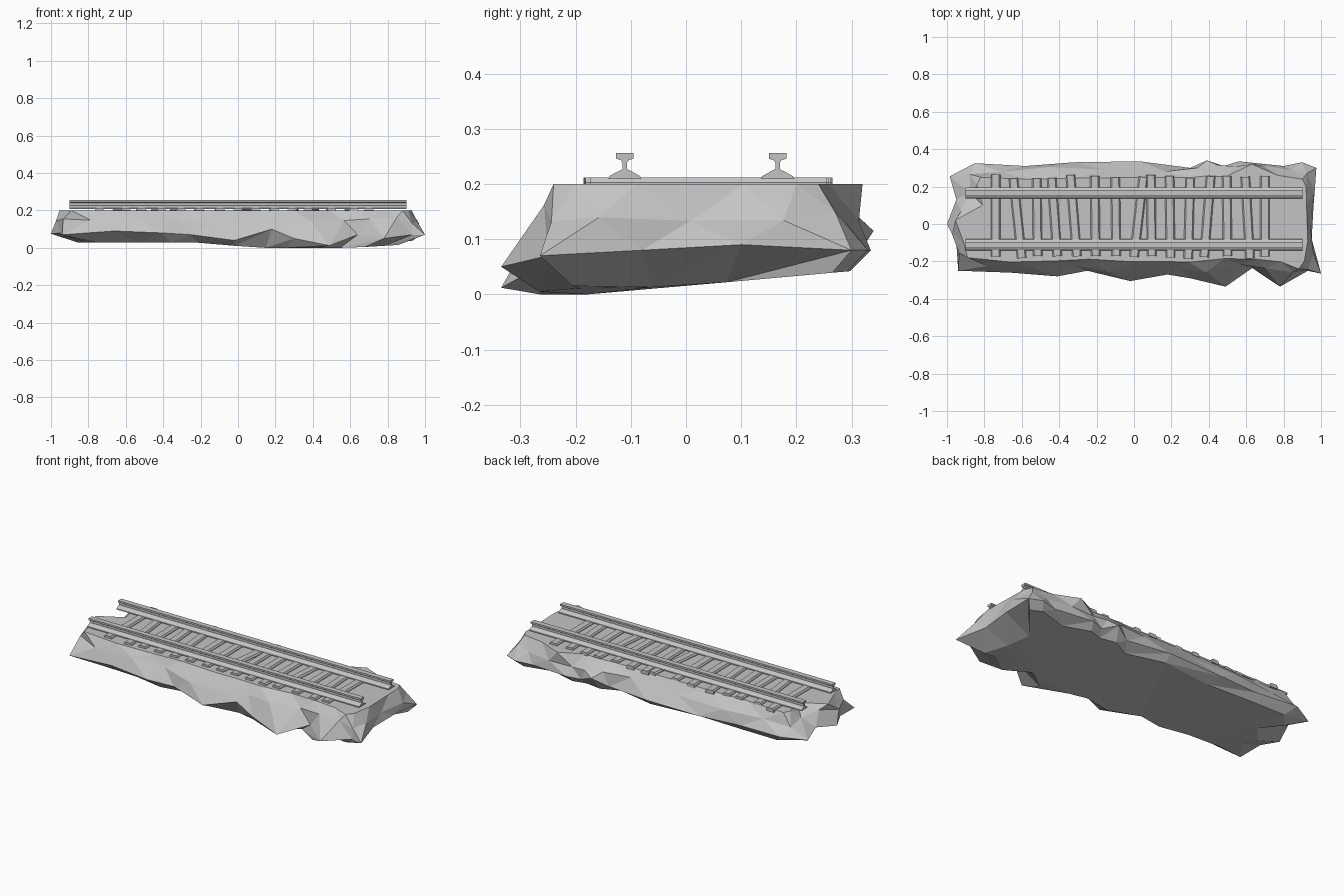
import bpy, bmesh, random
from mathutils import Vector, Matrix

random.seed(4)
default_cube = bpy.data.objects.get("Cube")
if default_cube:
    bpy.data.objects.remove(default_cube, do_unlink=True)

# One stone grey for everything
grey = bpy.data.materials.new("stone grey")
grey.use_nodes = True
colour = (0.55, 0.55, 0.55, 1)
grey.diffuse_color = colour
grey.node_tree.nodes["Principled BSDF"].inputs["Base Color"].default_value = colour


def make_object(name, bm):
    bmesh.ops.recalc_face_normals(bm, faces=bm.faces)
    mesh = bpy.data.meshes.new(name)
    bm.to_mesh(mesh)
    bm.free()
    mesh.materials.append(grey)
    obj = bpy.data.objects.new(name, mesh)
    bpy.context.collection.objects.link(obj)
    return obj


def prism(name, profile, length, matrix):
    """Extrude a closed profile along local x, centred on the origin."""
    bm = bmesh.new()
    start = bm.faces.new([bm.verts.new((-length / 2, a, b)) for a, b in profile])
    grown = bmesh.ops.extrude_face_region(bm, geom=[start], use_keep_orig=True)
    moved = [v for v in grown["geom"] if isinstance(v, bmesh.types.BMVert)]
    bmesh.ops.translate(bm, verts=moved, vec=(length, 0, 0))
    bm.transform(matrix)
    return make_object(name, bm)


def mirrored(half):
    return half + [(-a, b) for a, b in reversed(half)]


def clamp(value, low, high):
    return max(low, min(high, value))


def jitter(amount):
    return random.uniform(-amount, amount)


# Rock bed: widest outline, anticlockwise from the front corner
ridge = [Vector(p) for p in [
    (-.94, -.25, .07), (-.66, -.26, .09), (-.41, -.28, .08), (-.25, -.25, .07),
    (-.02, -.305, .04), (.18, -.27, .1), (.3, -.29, .05), (.49, -.335, .012),
    (.64, -.23, .07), (.78, -.335, .05), (.93, -.25, .07), (1, -.265, .07),
    (.95, -.08, .08), (.96, .1, .09), (.975, .3, .08), (.9, .33, .08),
    (.8, .31, .075), (.56, .335, .08), (.48, .31, .075), (.39, .34, .115),
    (.3, .3, .075), (.03, .335, .08), (-.32, .33, .075), (-.58, .31, .08),
    (-.85, .325, .09), (-.985, .255, .08), (-.95, .13, .1), (-1, 0, .075),
    (-.95, -.1, .08)]]
count = len(ridge)

# Level top edge, drawn in at the corners, with a notch at one end and a wide spot
special_top = {0: (-.89, -.18), 10: (.88, -.24), 11: (.91, -.2), 14: (.92, .2),
               15: (.9, .24), 16: (.77, .26), 17: (.63, .32), 24: (-.82, .25),
               25: (-.84, .21), 26: (-.81, .1), 27: (-.955, .02), 28: (-.91, -.1)}
top = []
for i, p in enumerate(ridge):
    x, y = special_top.get(i, (clamp(p.x, -.95, .92) + jitter(.012),
                               clamp(p.y, -.195, .25) + jitter(.012)))
    top.append(Vector((x, y, .2)))

# Craggy points sit partway up the sides, pushed out a little
crag = []
for i in range(count):
    j = (i + 1) % count
    low, high = (ridge[i] + ridge[j]) / 2, (top[i] + top[j]) / 2
    p = low.lerp(high, random.uniform(.4, .7))
    edge = ridge[j] - ridge[i]
    outward = Vector((edge.y, -edge.x, 0)).normalized()
    crag.append(p + outward * random.uniform(0, .025) + Vector((0, 0, jitter(.01))))


def underside(p, scale):
    x, y = p.x * (scale + .08), p.y * scale
    slope = .09 * max(0, y + .17)
    ends = .028 * clamp((.1 - x) / .3, 0, 1) + .06 * max(0, x - .6)
    return Vector((x, y, min(max(slope, ends), p.z - .002)))


bottom = [underside(p, (.84 if p.y > .2 else .76) + jitter(.05)) for p in ridge]

bm = bmesh.new()
ring_m, ring_c, ring_t, ring_b = [
    [bm.verts.new(p) for p in ring] for ring in (ridge, crag, top, bottom)]
for i in range(count):
    j = (i + 1) % count
    for tri in ((ring_m[i], ring_m[j], ring_c[i]), (ring_m[j], ring_c[j], ring_c[i]),
                (ring_c[i], ring_c[j], ring_t[j]), (ring_t[i], ring_c[i], ring_t[j]),
                (ring_b[i], ring_b[j], ring_m[j]), (ring_b[i], ring_m[j], ring_m[i])):
        bm.faces.new(tri)
bm.faces.new(ring_t)
base = bm.faces.new(list(reversed(ring_b)))
bmesh.ops.triangulate(bm, faces=[base])
make_object("rock_bed", bm)

# Sleepers: front and back x of each slightly crooked plank
sleeper_profile = mirrored([(.025, .19), (.025, .203), (.018, .212)])
planks = [(-.74, -.74), (-.6, -.645), (-.515, -.52), (-.41, -.44), (-.305, -.34),
          (-.205, -.21), (-.095, -.1), (0, .05), (.095, .09), (.195, .19),
          (.29, .3), (.375, .41), (.5, .495), (.62, .595), (.7, .7)]
for number, (front_x, back_x) in enumerate(planks):
    front = Vector((front_x, -.178 + jitter(.008), 0))
    back = Vector((back_x, .255 + jitter(.012), 0))
    along = back - front
    turn = Vector((1, 0, 0)).rotation_difference(along).to_matrix().to_4x4()
    prism(f"sleeper_{number + 1}", sleeper_profile, along.length,
          Matrix.Translation((front + back) / 2) @ turn)

# Rails: foot, thin web and flat head
rail_profile = mirrored([(.03, .209), (.028, .214), (.014, .222), (.004, .227),
                         (.004, .239), (.007, .243), (.016, .246), (.016, .256)])
for name, y in (("front_rail", -.111), ("back_rail", .166)):
    prism(name, rail_profile, 1.8, Matrix.Translation((0, y, 0)))
